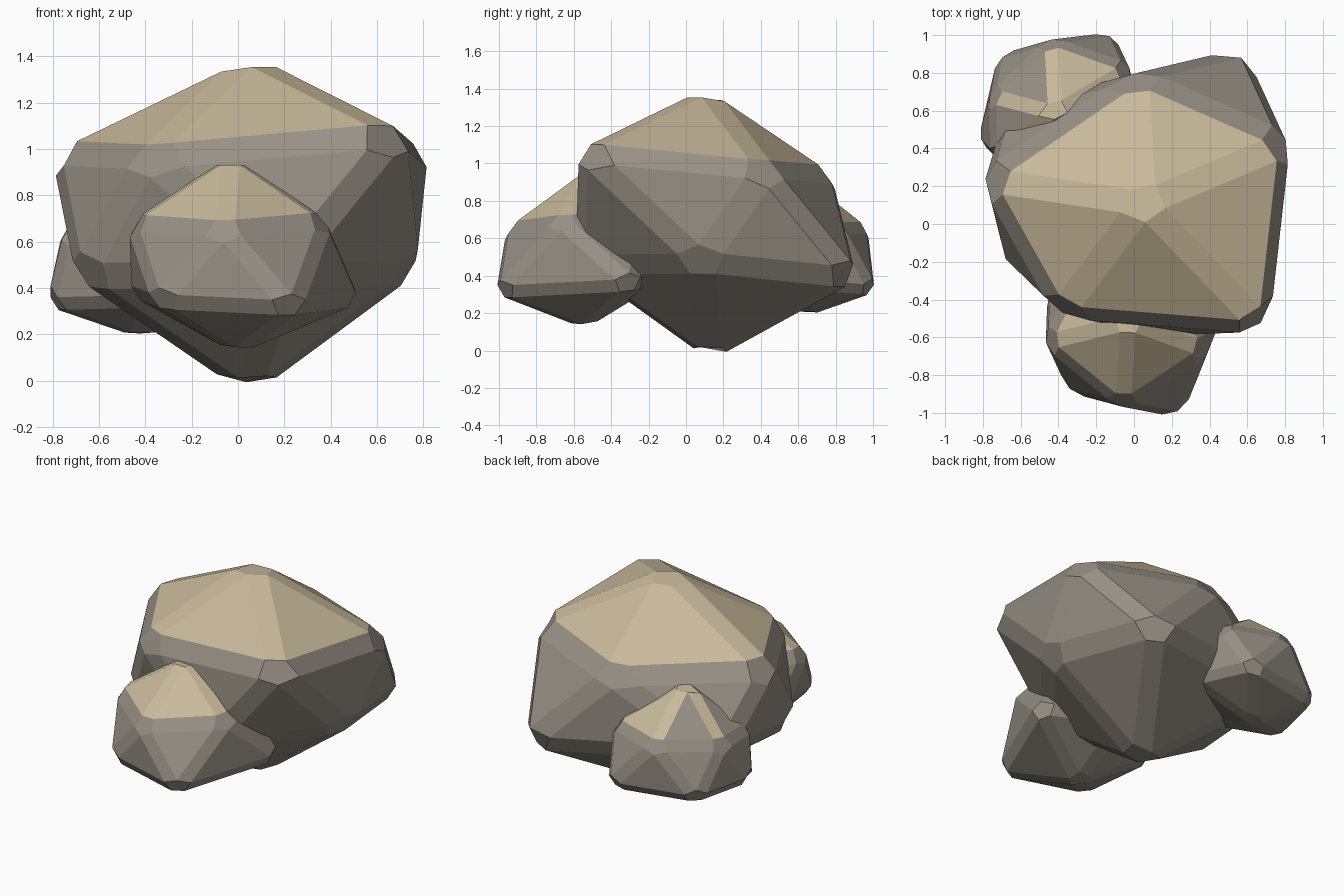
import bpy
import bmesh

cube = bpy.data.objects.get("Cube")
if cube:
    bpy.data.objects.remove(cube)


def make_material(name, color):
    mat = bpy.data.materials.new(name)
    mat.use_nodes = True
    mat.diffuse_color = (*color, 1)
    mat.node_tree.nodes["Principled BSDF"].inputs["Base Color"].default_value = (*color, 1)
    return mat


stone = make_material("grey_stone", (0.31, 0.28, 0.235))
sand = make_material("sandy_top", (0.58, 0.49, 0.325))


def make_rock(name, top, upper, lower, bottom, chamfer):
    """Uneven twenty-sided stone: two staggered rings of five, two poles, chamfered edges."""
    bm = bmesh.new()
    apex, base = bm.verts.new(top), bm.verts.new(bottom)
    u = [bm.verts.new(p) for p in upper]
    w = [bm.verts.new(p) for p in lower]
    for i in range(5):
        j = (i + 1) % 5
        for tri in ((apex, u[i], u[j]), (u[i], w[i], u[j]),
                    (w[i], w[j], u[j]), (base, w[j], w[i])):
            bm.faces.new(tri)
    bmesh.ops.recalc_face_normals(bm, faces=bm.faces[:])
    bmesh.ops.bevel(bm, geom=bm.edges[:], offset=chamfer, segments=1,
                    profile=0.5, affect='EDGES', clamp_overlap=True)
    bm.normal_update()

    # Sand lies on the faces that look upward
    for face in bm.faces:
        face.material_index = 1 if face.normal.z > 0.72 else 0
        face.smooth = False

    mesh = bpy.data.meshes.new(name)
    bm.to_mesh(mesh)
    bm.free()
    mesh.materials.append(stone)
    mesh.materials.append(sand)
    obj = bpy.data.objects.new(name, mesh)
    bpy.context.collection.objects.link(obj)


# Large middle boulder
make_rock(
    "main_boulder", (.05, .11, 1.415),
    [(.83, .44, .98), (.01, .8, .95), (-.81, .24, 1.0), (-.4, -.49, .98), (.715, -.58, 1.08)],
    [(.6, .94, .37), (-.7, .61, .5), (-.7, -.2, .44), (.2, -.6, .45), (.775, .08, .46)],
    (.05, .13, -.075), .07)

# Smaller stone leaning on the front
make_rock(
    "front_stone", (-.03, -.52, .99),
    [(.395, -.67, .7), (.22, -.22, .68), (-.25, -.2, .7), (-.48, -.63, .69), (-.06, -.97, .66)],
    [(.55, -.27, .34), (0, -.1, .38), (-.47, -.35, .37), (-.36, -.89, .33), (.25, -1.03, .3)],
    (.0, -.54, .11), .045)

# Smallest stone behind
make_rock(
    "back_stone", (-.42, .59, .97),
    [(-.02, .83, .66), (-.44, .98, .66), (-.76, .68, .64), (-.75, .35, .65), (-.15, .4, .67)],
    [(-.11, 1.02, .31), (-.72, .9, .32), (-.83, .43, .32), (-.4, .25, .33), (.03, .6, .34)],
    (-.42, .65, .18), .04)
